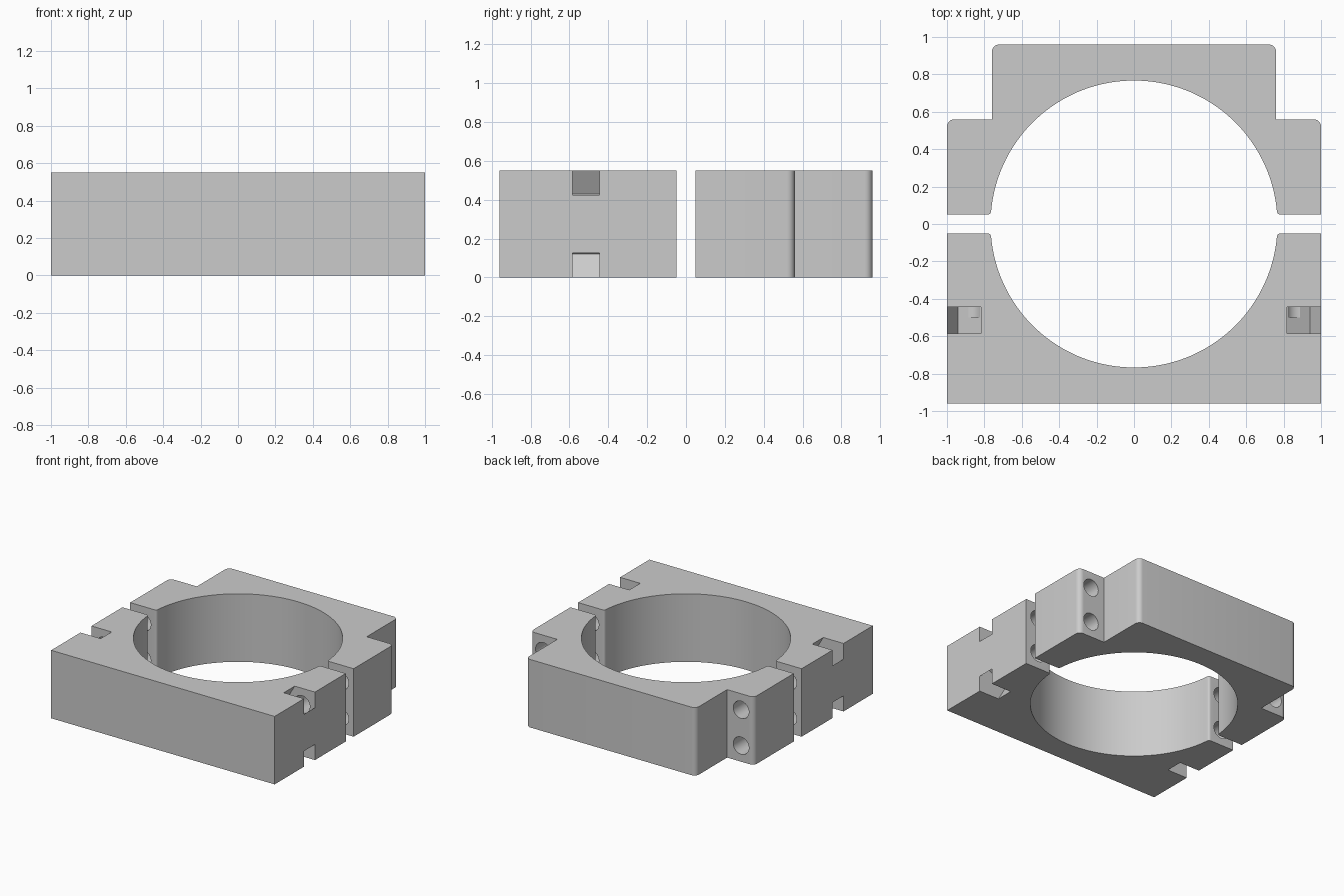
import bpy, bmesh, math
from mathutils import Vector

if "Cube" in bpy.data.objects:
    bpy.data.objects.remove(bpy.data.objects["Cube"])

HEIGHT, BORE, GAP = 0.55, 0.767, 0.05

grey = bpy.data.materials.new("plain grey")
grey.use_nodes = True
colour = (0.6, 0.6, 0.6, 1)
grey.diffuse_color = colour
grey.node_tree.nodes["Principled BSDF"].inputs["Base Color"].default_value = colour


def prism(name, points, direction):
    """Extrude a closed 3D polygon along a direction."""
    bm = bmesh.new()
    face = bm.faces.new([bm.verts.new(p) for p in points])
    moved = bmesh.ops.extrude_face_region(bm, geom=[face])["geom"]
    bmesh.ops.translate(bm, vec=direction,
                        verts=[v for v in moved if isinstance(v, bmesh.types.BMVert)])
    bmesh.ops.recalc_face_normals(bm, faces=bm.faces)
    mesh = bpy.data.meshes.new(name)
    bm.to_mesh(mesh)
    bm.free()
    obj = bpy.data.objects.new(name, mesh)
    bpy.context.collection.objects.link(obj)
    mesh.materials.append(grey)
    return obj


def rounded(before, corner, after, steps=6):
    """Curve from one point to another around a corner."""
    a, c, b = Vector(before), Vector(corner), Vector(after)
    ts = [i / steps for i in range(steps + 1)]
    return [tuple(a * (1 - t) ** 2 + c * 2 * t * (1 - t) + b * t * t) for t in ts]


def round_corner(x, y, r=0.04, steps=6):
    """Quarter round, listed from the side face to the back face."""
    angles = [math.pi / 2 * i / steps for i in range(steps + 1)]
    return [(x - r + r * math.cos(a), y - r + r * math.sin(a)) for a in angles]


def clamp_half(name, outer, side):
    """Half block: mirrored outer outline plus the half bore with eased lips."""
    start = math.asin(0.07 / BORE)
    arc = [(BORE * math.cos(a), BORE * math.sin(a))
           for a in (start + (math.pi / 2 - start) * i / 40 for i in range(41))]
    lip = rounded((0.785, GAP), (0.766, GAP), arc[0])
    inner = lip[:-1] + arc
    right = inner[::-1] + outer
    left = [(-x, y) for x, y in reversed(right)]
    outline = right + left[:-1]
    return prism(name, [(x, y * side, 0) for x, y in outline], (0, 0, HEIGHT))


def cut(target, cutter):
    mod = target.modifiers.new("cut", "BOOLEAN")
    mod.operation, mod.solver, mod.object = "DIFFERENCE", "EXACT", cutter
    bpy.context.view_layer.objects.active = target
    bpy.ops.object.modifier_apply(modifier=mod.name)
    bpy.data.objects.remove(cutter)


# Two facing halves of the clamp
front_half = clamp_half("front_clamp_half", [(1, GAP), (1, 0.96)], -1)
back_half = clamp_half("back_clamp_half",
                       [(1, GAP)] + round_corner(1, 0.56)
                       + [(0.76, 0.56)] + round_corner(0.76, 0.96), 1)

# Slanted nut slots and bolt holes at all four corners
slot = [(0.94, 0.32), (0.75, 0.43), (0.9, 0.69), (1.09, 0.58)]
for sx in (1, -1):
    for flip in (False, True):
        def height(z):
            return HEIGHT - z if flip else z
        cut(front_half, prism("nut_slot_cutter",
                              [(sx * x, -0.585, height(z)) for x, z in slot], (0, 0.14, 0)))
        ring = [(sx * 0.885 + 0.07 * math.cos(math.tau * i / 32),
                 height(0.42) + 0.07 * math.sin(math.tau * i / 32)) for i in range(32)]
        for half, y, length in ((front_half, -0.5, 0.5), (back_half, 0, 0.6)):
            cut(half, prism("bolt_hole_cutter", [(x, y, z) for x, z in ring], (0, length, 0)))

# Smooth the bore and rounded corners, keep the edges crisp
for half in (front_half, back_half):
    bpy.ops.object.select_all(action="DESELECT")
    half.select_set(True)
    bpy.context.view_layer.objects.active = half
    bpy.ops.object.shade_smooth_by_angle(angle=math.radians(30))
